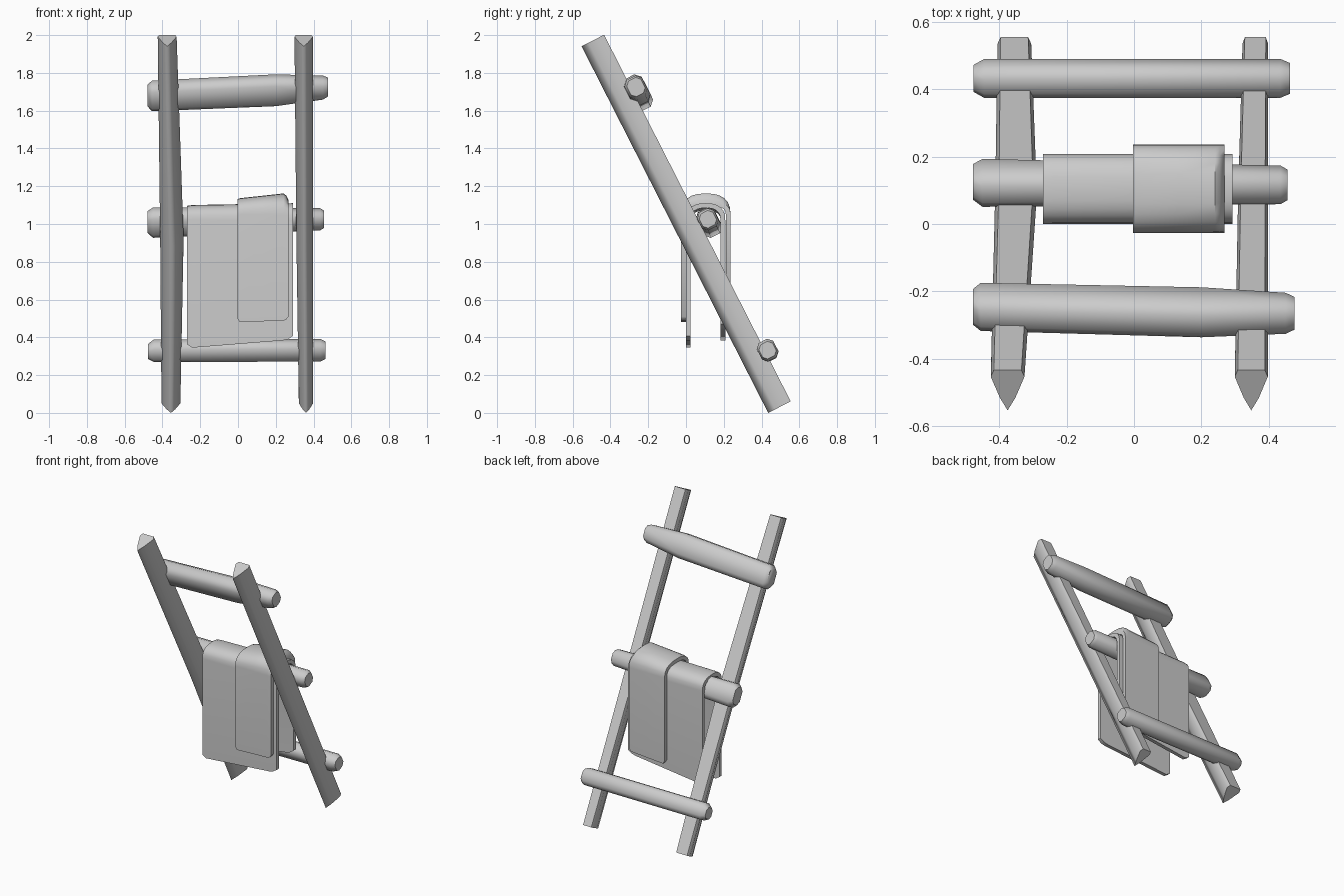
import bpy
import bmesh
from math import sin, cos, pi, radians
from mathutils import Vector

cube = bpy.data.objects.get("Cube")
if cube:
    bpy.data.objects.remove(cube, do_unlink=True)

grey = bpy.data.materials.new("plain_grey")
grey.use_nodes = True
COLOR = (0.6, 0.6, 0.6, 1)
grey.diffuse_color = COLOR
grey.node_tree.nodes["Principled BSDF"].inputs["Base Color"].default_value = COLOR

# Frame of the leaning rack: FOOT to HEAD is the front ridge of the posts
FOOT = Vector((0, 0.435, 0))
HEAD = Vector((0, -0.553, 1.941))
ALONG = (HEAD - FOOT).normalized()
X = Vector((1, 0, 0))
BACK = ALONG.cross(X).normalized()
if BACK.y < 0:
    BACK.negate()


def loft(name, rings, limit=50, soft=()):
    """Skin closed rings, cap both ends, keep edges above the limit sharp."""
    bm = bmesh.new()
    rows = [[bm.verts.new(p) for p in ring] for ring in rings]
    n = len(rows[0])
    for a, b in zip(rows, rows[1:]):
        for i in range(n):
            j = (i + 1) % n
            bm.faces.new((a[i], a[j], b[j], b[i]))
    bm.faces.new(rows[0])
    bm.faces.new(rows[-1])
    bmesh.ops.recalc_face_normals(bm, faces=bm.faces)
    for f in bm.faces:
        f.smooth = True
    softened = {frozenset((a[k], b[k])) for a, b in zip(rows, rows[1:]) for k in soft}
    for e in bm.edges:
        e.smooth = frozenset(e.verts) in softened or e.calc_face_angle(0) < radians(limit)
    mesh = bpy.data.meshes.new(name)
    bm.to_mesh(mesh)
    bm.free()
    mesh.materials.append(grey)
    obj = bpy.data.objects.new(name, mesh)
    bpy.context.collection.objects.link(obj)
    return obj


# Posts: wedge section with a front ridge and a chamfered flat back
WEDGE = [(0, 0), (0.46, 0.042), (1, 0.112), (0.82, 0.134),
         (-0.82, 0.134), (-1, 0.112), (-0.46, 0.042)]


def post(name, stations):
    rings = []
    for t, x, half in stations:
        base = FOOT.lerp(HEAD, t) + X * x
        rings.append([base + X * u * half + BACK * v for u, v in WEDGE])
    loft(name, rings, soft=(0,))


post("right_post", [(0, -0.355, 0.05), (0.45, -0.35, 0.062), (1, -0.375, 0.05)])
post("left_post", [(0, 0.36, 0.038), (0.45, 0.353, 0.044), (1, 0.348, 0.049)])


# Rungs: chamfered bars with slightly tapered ends
def rung(name, stations):
    rings = []
    for x, y, z, h, w in stations:
        c = 0.5 * min(h, w)
        section = [(h - c, w), (h, w - c), (h, c - w), (h - c, -w),
                   (c - h, -w), (-h, c - w), (-h, w - c), (c - h, w)]
        rings.append([Vector((x, y, z)) + ALONG * a + BACK * b for a, b in section])
    loft(name, rings)


rung("top_rung", [(-0.478, -0.246, 1.68, 0.055, 0.042), (-0.455, -0.246, 1.678, 0.077, 0.055),
                  (0.2, -0.262, 1.708, 0.08, 0.057), (0.45, -0.265, 1.722, 0.058, 0.052),
                  (0.476, -0.265, 1.725, 0.046, 0.042)])
rung("middle_rung", [(-0.478, 0.125, 1.01, 0.055, 0.042), (-0.45, 0.122, 1.007, 0.076, 0.055),
                     (0.435, 0.116, 1.025, 0.053, 0.05), (0.455, 0.116, 1.025, 0.042, 0.04)])
rung("bottom_rung", [(-0.476, 0.432, 0.325, 0.036, 0.036), (-0.445, 0.432, 0.329, 0.055, 0.049),
                     (0.435, 0.432, 0.332, 0.055, 0.049), (0.463, 0.432, 0.332, 0.042, 0.04)])


# Cloths: a strip arched over the middle rung, hanging down at front and back
def arch(x, front, back, shoulder, top, front_end, back_end):
    mid, r = (front + back) / 2, (back - front) / 2
    pts = [Vector((x, front, front_end))]
    for k in range(13):
        a = pi * k / 12
        c, s = cos(a), sin(a)
        y = mid - r * (abs(c) ** 0.8) * (1 if c > 0 else -1)
        pts.append(Vector((x, y, shoulder + (top - shoulder) * abs(s) ** 0.8)))
    return pts + [Vector((x, back, back_end))]


def cloth(name, x0, x1, front, back, shoulder, tops, front_ends, back_ends, drop=0.0):
    thick, rings = 0.025, []
    # (fraction across, hem lift at the corners, top lowering)
    for f, lift, low in ((0, 0.02, 0.004), (0.05, 0, 0), (0.5, 0, 0),
                         (0.9, 0, 0), (0.95, 0.004, drop * 0.3), (1, 0.02, drop)):
        x = x0 + (x1 - x0) * f
        top, fe, be = (p + (q - p) * f for p, q in (tops, front_ends, back_ends))
        top, fe, be = top - low, fe + lift, be + lift
        outer = arch(x, front, back, shoulder, top, fe, be)
        inner = arch(x, front + thick, back - thick, shoulder, top - thick, fe, be)
        rings.append(outer + inner[::-1])
    loft(name, rings, limit=40)


cloth("wide_cloth", -0.27, 0.292, 0.0, 0.208, 1.02, (1.1, 1.11), (0.343, 0.388), (0.38, 0.45))
cloth("folded_cloth", -0.003, 0.268, -0.026, 0.236, 1.05, (1.135, 1.165),
      (0.48, 0.49), (0.46, 0.48), drop=0.04)
